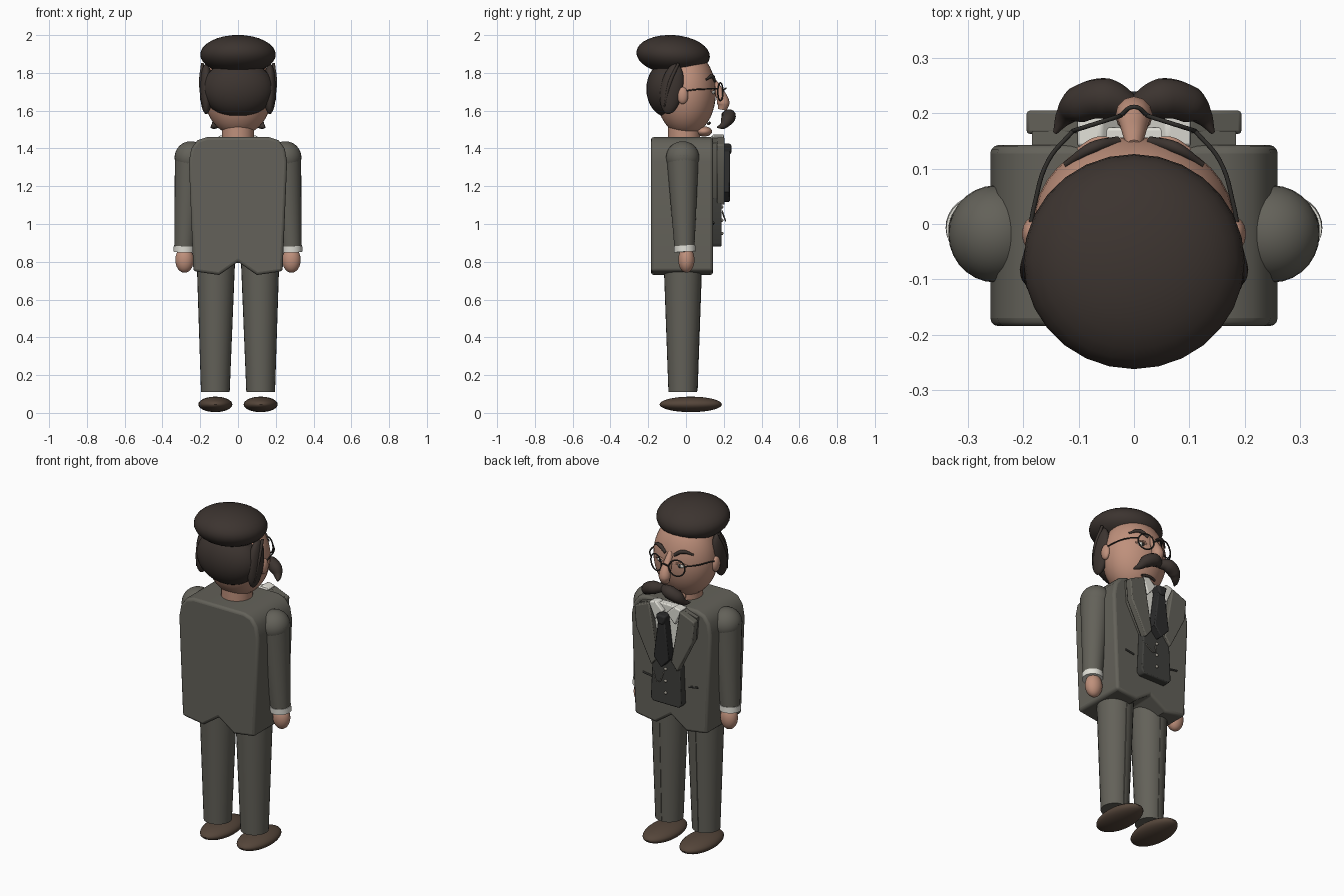
import bpy, bmesh, math
from mathutils import Vector, Matrix, Euler

if "Cube" in bpy.data.objects:
    bpy.data.objects.remove(bpy.data.objects["Cube"])


def material(name, rgb):
    m = bpy.data.materials.new(name)
    m.diffuse_color = (*rgb, 1)
    m.use_nodes = True
    m.node_tree.nodes["Principled BSDF"].inputs["Base Color"].default_value = m.diffuse_color
    return m


SUIT = material("suit_cloth", (0.125, 0.12, 0.10))
VEST = material("vest_cloth", (0.05, 0.05, 0.045))
HAIR = material("dark_hair", (0.045, 0.034, 0.029))
SKIN = material("skin", (0.52, 0.28, 0.2))
SHIRT = material("white_cloth", (0.75, 0.74, 0.68))
TIE = material("tie_cloth", (0.025, 0.025, 0.025))
SHOE = material("leather", (0.09, 0.06, 0.042))
WIRE = material("dark_wire", (0.03, 0.028, 0.025))
METAL = material("button_metal", (0.3, 0.28, 0.24))


def add(name, mesh, mat, angle=40):
    ob = bpy.data.objects.new(name, mesh)
    bpy.context.collection.objects.link(ob)
    mesh.materials.clear()
    mesh.materials.append(mat)
    for o in bpy.context.selected_objects:
        o.select_set(False)
    ob.select_set(True)
    bpy.context.view_layer.objects.active = ob
    bpy.ops.object.shade_smooth_by_angle(angle=math.radians(angle))
    return ob


def from_bm(name, bm, mat):
    bmesh.ops.recalc_face_normals(bm, faces=bm.faces)
    mesh = bpy.data.meshes.new(name)
    bm.to_mesh(mesh)
    bm.free()
    return add(name, mesh, mat)


def ellipsoid(name, centre, size, mat, rot=(0, 0, 0), seg=28):
    bm = bmesh.new()
    m = Matrix.Translation(centre) @ Euler(rot).to_matrix().to_4x4() @ Matrix.Diagonal((*size, 1))
    bmesh.ops.create_uvsphere(bm, u_segments=seg, v_segments=seg // 2 + 2, radius=1, matrix=m)
    return from_bm(name, bm, mat)


def limb(name, a, b, ra, rb, mat, seg=28):
    """Tapered round bar from a to b."""
    a, b = Vector(a), Vector(b)
    bm = bmesh.new()
    m = Matrix.Translation((a + b) / 2) @ (b - a).to_track_quat('Z', 'Y').to_matrix().to_4x4()
    bmesh.ops.create_cone(bm, cap_ends=True, segments=seg, radius1=ra, radius2=rb,
                          depth=(b - a).length, matrix=m)
    return from_bm(name, bm, mat)


def panel(name, outline, y0, y1, mat, bevel=0.006, seg=2):
    """Extrude an (x, z) outline from y0 to y1."""
    bm = bmesh.new()
    face = bm.faces.new([bm.verts.new((x, y0, z)) for x, z in outline])
    out = bmesh.ops.extrude_face_region(bm, geom=[face])
    bmesh.ops.translate(bm, vec=(0, y1 - y0, 0),
                        verts=[v for v in out["geom"] if isinstance(v, bmesh.types.BMVert)])
    ob = from_bm(name, bm, mat)
    if bevel:
        mod = ob.modifiers.new("soft_edges", 'BEVEL')
        mod.width, mod.segments = bevel, seg
        mod.limit_method, mod.angle_limit = 'ANGLE', math.radians(50)
    return ob


def tube(name, pts, radii, mat, cyclic=False, res=3):
    """Smooth tube through points, one radius for all or one per point."""
    cu = bpy.data.curves.new(name, 'CURVE')
    cu.dimensions, cu.bevel_depth, cu.bevel_resolution = '3D', 1, res
    cu.use_fill_caps, cu.resolution_u = True, 6
    sp = cu.splines.new('BEZIER')
    sp.use_cyclic_u = cyclic
    sp.bezier_points.add(len(pts) - 1)
    for i, (bp, p) in enumerate(zip(sp.bezier_points, pts)):
        bp.co = p
        bp.handle_left_type = bp.handle_right_type = 'AUTO'
        bp.radius = radii[i] if isinstance(radii, (list, tuple)) else radii
    tmp = bpy.data.objects.new(name + "_path", cu)
    bpy.context.collection.objects.link(tmp)
    dg = bpy.context.evaluated_depsgraph_get()
    mesh = bpy.data.meshes.new_from_object(tmp.evaluated_get(dg))
    bpy.data.objects.remove(tmp)
    return add(name, mesh, mat)


# Jacket body with notched hem
half = [(0.165, 1.46), (0.215, 1.443), (0.247, 1.4), (0.26, 1.33), (0.236, 0.75), (0.1, 0.73)]
panel("jacket", half + [(0, 0.8)] + [(-x, z) for x, z in reversed(half)],
      -0.185, 0.143, SUIT, 0.015, 3)

# Shirt front, vest, tie
panel("shirt_front", [(-0.1, 1.465), (0.1, 1.465), (0.05, 1.15), (-0.05, 1.15)], 0.13, 0.175, SHIRT)
panel("vest", [(-0.085, 1.22), (0.085, 1.22), (0.1, 0.9), (0.085, 0.88), (-0.085, 0.88), (-0.1, 0.9)],
      0.14, 0.188, VEST)
panel("tie_blade", [(-0.02, 1.4), (0.02, 1.4), (0.05, 1.17), (0, 1.115), (-0.05, 1.17)], 0.18, 0.233, TIE)
panel("tie_knot", [(-0.033, 1.425), (0.033, 1.425), (0.018, 1.37), (-0.018, 1.37)], 0.18, 0.24, TIE, 0.01)
for i, z in enumerate((1.09, 1.02, 0.95)):
    ellipsoid(f"vest_button_{i}", (0, 0.19, z), (0.009, 0.008, 0.009), METAL, seg=12)
tube("watch_chain", [(0.01, 0.192, 1.07), (0.035, 0.21, 1.015), (0.08, 0.192, 1.06)], 0.003, METAL)

# Neck and head
limb("neck", (0, -0.01, 1.4), (0, -0.01, 1.55), 0.085, 0.085, SKIN)
ellipsoid("head", (0, 0.0, 1.695), (0.182, 0.158, 0.228), SKIN, seg=36)
ellipsoid("chin", (0, 0.095, 1.49), (0.06, 0.043, 0.027), SKIN)
tube("nose", [(0, 0.14, 1.765), (0, 0.17, 1.71), (0, 0.197, 1.64), (0, 0.19, 1.605)],
     [0.014, 0.023, 0.034, 0.022], SKIN, res=4)
tube("mouth", [(-0.045, 0.118, 1.53), (0, 0.125, 1.535), (0.045, 0.118, 1.53)], 0.007, HAIR)

# Hair
ellipsoid("hair_crown", (0, -0.068, 1.897), (0.2, 0.195, 0.103), HAIR, (math.radians(-4), 0, 0))
ellipsoid("hair_back", (0, -0.09, 1.715), (0.19, 0.12, 0.152), HAIR)

# Glasses bridge
tube("glasses_bridge", [(-0.025, 0.196, 1.705), (0, 0.212, 1.72), (0.025, 0.196, 1.705)], 0.004, WIRE)

# Everything mirrored left and right
for s, side in ((1, "right"), (-1, "left")):
    # Legs and shoes
    ellipsoid(f"{side}_shoe", (0.12 * s, 0.025, 0.045), (0.09, 0.165, 0.041), SHOE)
    limb(f"{side}_trouser_leg", (0.12 * s, -0.017, 0.11), (0.117 * s, -0.017, 0.82), 0.076, 0.102, SUIT)
    tube(f"{side}_trouser_crease", [(0.12 * s, 0.058, 0.115), (0.118 * s, 0.08, 0.74)], 0.004, SUIT, res=1)

    # Arms
    ellipsoid(f"{side}_shoulder", (0.25 * s, -0.018, 1.352), (0.086, 0.088, 0.086), SUIT)
    limb(f"{side}_sleeve", (0.25 * s, -0.018, 1.36), (0.283 * s, -0.008, 0.87), 0.085, 0.053, SUIT)
    limb(f"{side}_cuff", (0.283 * s, -0.008, 0.885), (0.284 * s, -0.006, 0.852), 0.057, 0.057, SHIRT)
    ellipsoid(f"{side}_hand", (0.283 * s, 0.002, 0.81), (0.049, 0.043, 0.068), SKIN)

    # Lapel, collar wing, pocket slit
    panel(f"{side}_lapel", [(0.1 * s, 1.46), (0.195 * s, 1.42), (0.185 * s, 1.3), (0.085 * s, 1.1),
                            (0.045 * s, 1.15)], 0.163, 0.205, SUIT)
    panel(f"{side}_lapel_backing", [(0.09 * s, 1.46), (0.185 * s, 1.43), (0.175 * s, 1.3), (0.08 * s, 1.12)],
          0.135, 0.168, SUIT, 0)
    panel(f"{side}_collar_wing", [(0.012 * s, 1.43), (0.06 * s, 1.475), (0.105 * s, 1.465), (0.065 * s, 1.37)],
          0.14, 0.2, SHIRT)
    tube(f"{side}_pocket", [(0.12 * s, 0.144, 1.0), (0.18 * s, 0.144, 1.01)], 0.006, VEST, res=1)

    # Side hair and loose lock
    ellipsoid(f"{side}_side_hair", (0.168 * s, -0.075, 1.715), (0.034, 0.06, 0.135), HAIR,
              (math.radians(-10), 0, 0))
    tube(f"{side}_hair_lock", [(0.188 * s, -0.04, 1.85), (0.197 * s, -0.085, 1.75), (0.188 * s, -0.115, 1.62)],
         [0.008, 0.01, 0.004], HAIR)

    # Ear, eye, brow
    ellipsoid(f"{side}_ear", (0.183 * s, -0.018, 1.68), (0.02, 0.03, 0.045), SKIN, seg=18)
    ellipsoid(f"{side}_eye", (0.066 * s, 0.14, 1.7), (0.024, 0.014, 0.013), SHIRT, seg=16)
    ellipsoid(f"{side}_pupil", (0.064 * s, 0.15, 1.699), (0.009, 0.007, 0.01), WIRE, seg=12)
    tube(f"{side}_eyelid", [(0.035 * s, 0.15, 1.705), (0.066 * s, 0.153, 1.717), (0.1 * s, 0.134, 1.703)],
         0.005, SKIN)
    tube(f"{side}_eyebrow", [(0.028 * s, 0.15, 1.755), (0.075 * s, 0.138, 1.782), (0.125 * s, 0.107, 1.765)],
         [0.009, 0.011, 0.005], HAIR)

    # Moustache half with curled tip
    tube(f"{side}_moustache", [(0, 0.207, 1.575), (0.05, 0.227, 1.572), (0.098, 0.217, 1.55),
                               (0.125, 0.195, 1.52), (0.143, 0.165, 1.512)]
         if s > 0 else [(0, 0.207, 1.575), (-0.05, 0.227, 1.572), (-0.098, 0.217, 1.55),
                        (-0.125, 0.195, 1.52), (-0.143, 0.165, 1.512)],
         [0.022, 0.037, 0.034, 0.018, 0.004], HAIR, res=5)

    # Lens ring and temple wire
    ring = []
    for k in range(12):
        a = k * math.tau / 12
        u = 0.045 * math.cos(a)
        ring.append(((0.068 + u * 0.95) * s, 0.182 - u * 0.3, 1.7 + 0.047 * math.sin(a)))
    tube(f"{side}_lens_ring", ring, 0.004, WIRE, cyclic=True)
    tube(f"{side}_temple_wire", [(0.111 * s, 0.168, 1.715), (0.155 * s, 0.115, 1.715),
                                 (0.18 * s, 0.035, 1.71), (0.19 * s, -0.02, 1.7)], 0.004, WIRE)
